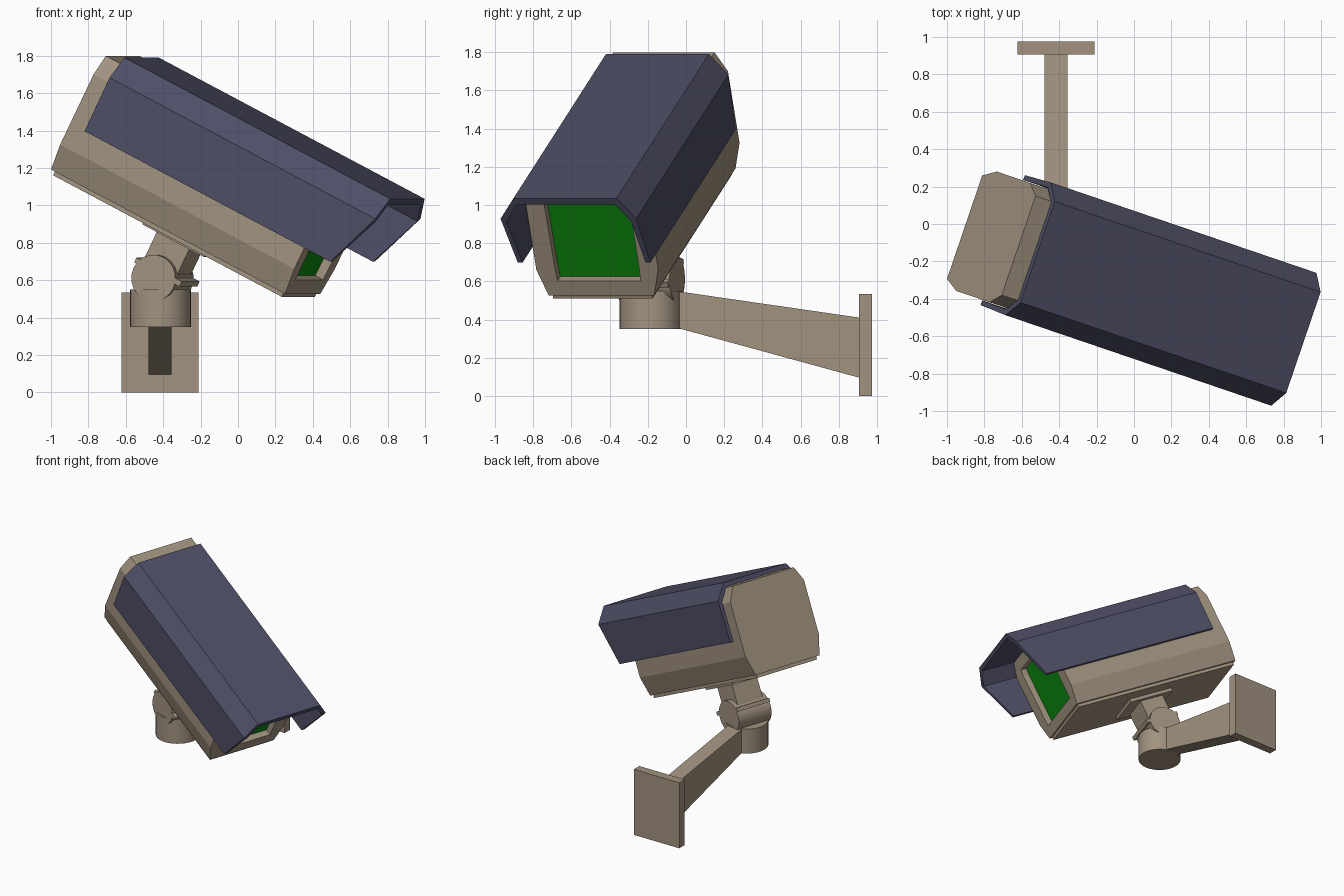
import bpy, bmesh, math
from mathutils import Matrix, Vector

if "Cube" in bpy.data.objects:
    bpy.data.objects.remove(bpy.data.objects["Cube"])


def material(name, rgb):
    m = bpy.data.materials.new(name)
    m.diffuse_color = (*rgb, 1)
    m.use_nodes = True
    m.node_tree.nodes["Principled BSDF"].inputs["Base Color"].default_value = m.diffuse_color
    return m


BEIGE = material("beige paint", (0.36, 0.29, 0.215))
NAVY = material("dark navy", (0.078, 0.078, 0.135))
GREEN = material("green glass", (0.004, 0.24, 0.005))

# Tilted camera frame: x along the barrel, y sideways, z out of the roof
TILT = (Matrix.Translation((-0.515, -0.15, 1.79))
        @ Matrix.Rotation(math.radians(-18.8), 4, 'Z')
        @ Matrix.Rotation(math.radians(26.7), 4, 'Y'))
LEVEL = Matrix.Identity(4)


def finish(name, bm, mats, frame):
    bmesh.ops.recalc_face_normals(bm, faces=bm.faces)
    me = bpy.data.meshes.new(name)
    bm.to_mesh(me)
    bm.free()
    for m in mats:
        me.materials.append(m)
    ob = bpy.data.objects.new(name, me)
    ob.matrix_world = frame
    bpy.context.collection.objects.link(ob)
    return ob


def prism(points, axis, a, b):
    """Extrude a 2D outline along an axis (0, 1 or 2) from a to b."""
    bm = bmesh.new()

    def place(p, t):
        c = list(p)
        c.insert(axis, t)
        return bm.verts.new(c)
    lo = [place(p, a) for p in points]
    hi = [place(p, b) for p in points]
    n = len(points)
    for i in range(n):
        j = (i + 1) % n
        bm.faces.new((lo[i], lo[j], hi[j], hi[i]))
    bm.faces.new(lo)
    bm.faces.new(hi)
    bmesh.ops.recalc_face_normals(bm, faces=bm.faces)
    return bm


def box(name, lo, hi, frame):
    pts = [(lo[1], lo[2]), (hi[1], lo[2]), (hi[1], hi[2]), (lo[1], hi[2])]
    return finish(name, prism(pts, 0, lo[0], hi[0]), [BEIGE], frame)


def mirrored(half):
    return half + [(-y, z) for y, z in reversed(half)]


def circle(cx, cy, r, n):
    return [(cx + r * math.cos(2 * math.pi * i / n),
             cy + r * math.sin(2 * math.pi * i / n)) for i in range(n)]


# Camera body: eight-sided barrel with a recessed front window
bm = prism(mirrored([(0.28, -0.04), (0.337, -0.15), (0.337, -0.57), (0.292, -0.72)]),
           0, -0.1, 1.38)
front = max(bm.faces, key=lambda f: f.calc_center_median().x)
bmesh.ops.inset_region(bm, faces=[front], thickness=0.105)
new = bmesh.ops.extrude_face_region(bm, geom=[front])
glass = [g for g in new["geom"] if isinstance(g, bmesh.types.BMFace)]
if front.is_valid:
    bmesh.ops.delete(bm, geom=[front], context='FACES_ONLY')
bmesh.ops.translate(bm, vec=Vector((-0.05, 0, 0)),
                    verts=list({v for f in glass for v in f.verts}))
for f in glass:
    f.material_index = 1
finish("camera_body", bm, [BEIGE, GREEN], TILT)

# Sun hood: open shell whose lower front corners are cut back
outer = [(0.367, -0.44), (0.375, -0.12), (0.285, 0.0)]
inner = [(0.27, -0.036), (0.345, -0.135), (0.34, -0.44)]
outline = outer + [(-y, z) for y, z in reversed(outer)]
outline += [(-y, z) for y, z in reversed(inner)] + inner
bm = prism(outline, 0, 0.0, 1.68)
for v in bm.verts:
    if v.co.x > 1 and v.co.z < -0.4:
        v.co.x -= 0.126
finish("sun_hood", bm, [NAVY], TILT)

# Base strip, mounting pad and post under the body
box("base_strip", (-0.08, -0.275, -0.745), (1.365, 0.275, -0.71), TILT)
box("mounting_pad", (0.45, -0.15, -0.772), (0.84, 0.15, -0.74), TILT)
box("tilt_post", (0.53, -0.115, -0.98), (0.735, 0.115, -0.76), TILT)

# Tilt hinge: flange over a sideways barrel
box("hinge_flange", (0.5, -0.15, -0.975), (0.785, 0.15, -0.945), TILT)
knuckle = finish("hinge_barrel", prism(circle(0.634, -1.0, 0.125, 20), 1, -0.15, 0.15),
                 [BEIGE], TILT)

# Round swivel base
swivel = finish("swivel_base", prism(circle(-0.415, -0.185, 0.163, 32), 2, 0.35, 0.55),
                [BEIGE], LEVEL)

# Tapered wall arm and wall plate
finish("wall_arm", prism([(-0.15, 0.352), (-0.03, 0.352), (0.91, 0.095), (0.91, 0.41),
                          (-0.03, 0.546), (-0.15, 0.546)], 0, -0.478, -0.356),
       [BEIGE], LEVEL)
box("wall_plate", (-0.622, 0.905, 0.0), (-0.212, 0.975, 0.535), LEVEL)

# Smooth the round parts
for ob in (knuckle, swivel):
    bpy.ops.object.select_all(action='DESELECT')
    ob.select_set(True)
    bpy.context.view_layer.objects.active = ob
    bpy.ops.object.shade_smooth_by_angle(angle=math.radians(30))
